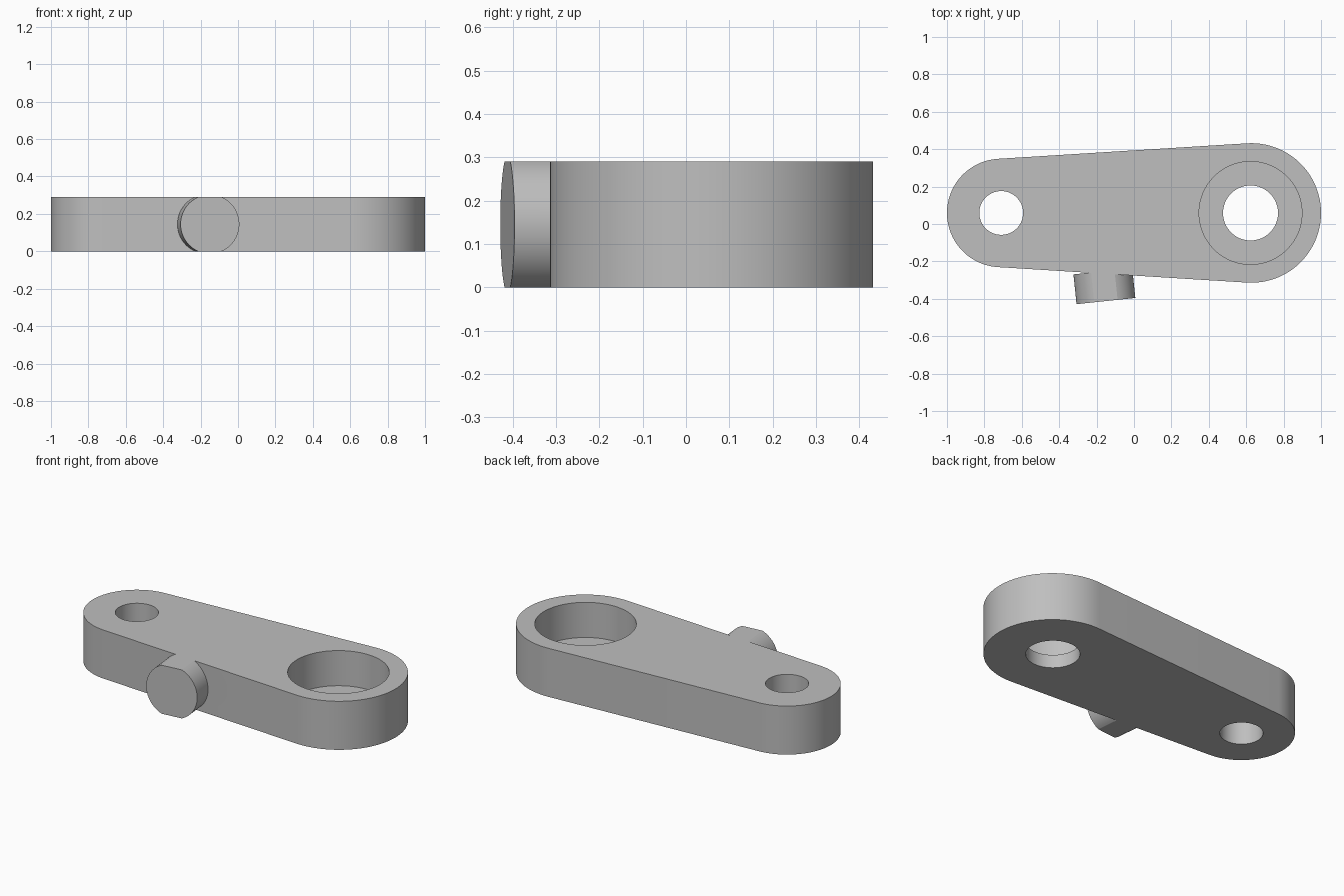
import bpy, bmesh
from math import sin, cos, asin, pi, radians
from mathutils import Matrix, Vector

cube = bpy.data.objects.get("Cube")
if cube:
    bpy.data.objects.remove(cube, do_unlink=True)

HEIGHT = 0.29
AXIS_Y = 0.059
SMALL_X, SMALL_R = -0.71, 0.29
BIG_X, BIG_R = 0.627, 0.373

grey = bpy.data.materials.new("plain grey")
grey.use_nodes = True
COLOR = (0.52, 0.52, 0.52, 1)
grey.diffuse_color = COLOR
grey.node_tree.nodes["Principled BSDF"].inputs["Base Color"].default_value = COLOR


def arc(cx, cy, r, start, end, steps):
    return [(cx + r * cos(start + (end - start) * i / steps),
             cy + r * sin(start + (end - start) * i / steps))
            for i in range(steps + 1)]


def prism(name, outline, z0, z1, matrix=Matrix()):
    """Extrude a closed outline from z0 to z1, then place it."""
    bm = bmesh.new()
    face = bm.faces.new([bm.verts.new((x, y, z0)) for x, y in outline])
    top = bmesh.ops.extrude_face_region(bm, geom=[face])["geom"]
    moved = [v for v in top if isinstance(v, bmesh.types.BMVert)]
    bmesh.ops.translate(bm, verts=moved, vec=(0, 0, z1 - z0))
    bmesh.ops.transform(bm, matrix=matrix, verts=bm.verts)
    bmesh.ops.recalc_face_normals(bm, faces=bm.faces)
    mesh = bpy.data.meshes.new(name)
    bm.to_mesh(mesh)
    bm.free()
    mesh.materials.append(grey)
    obj = bpy.data.objects.new(name, mesh)
    bpy.context.collection.objects.link(obj)
    return obj


def combine(target, other, operation):
    """Apply a boolean and discard the tool object."""
    mod = target.modifiers.new(operation.lower(), "BOOLEAN")
    mod.operation, mod.object, mod.solver = operation, other, "EXACT"
    bpy.context.view_layer.objects.active = target
    bpy.ops.object.modifier_apply(modifier=mod.name)
    bpy.data.objects.remove(other, do_unlink=True)


# Tapered link body: two round ends joined by tangent lines
t = pi / 2 + asin((BIG_R - SMALL_R) / (BIG_X - SMALL_X))
outline = (arc(BIG_X, AXIS_Y, BIG_R, -t, t, 64)
           + arc(SMALL_X, AXIS_Y, SMALL_R, t, 2 * pi - t, 64))
body = prism("link_body", outline, 0, HEIGHT)

# Side boss: tilted round stub, cut flat level with the body's top and bottom
BOSS_R, BOSS_LENGTH = 0.158, 0.16
a = asin(HEIGHT / 2 / BOSS_R)
boss_outline = (arc(0, 0, BOSS_R, -a, a, 32)
                + arc(0, 0, BOSS_R, pi - a, pi + a, 32))
place = (Matrix.Translation(Vector((-0.15, -0.412, HEIGHT / 2)))
         @ Matrix.Rotation(radians(6), 4, "Z")
         @ Matrix.Rotation(radians(90), 4, "X"))
boss = prism("side_boss", boss_outline, -BOSS_LENGTH, 0, place)
combine(body, boss, "UNION")

# Through holes and the counterbore: x, radius, bottom
for name, x, r, z0 in (("small_hole", SMALL_X, 0.117, -0.1),
                       ("counterbore", BIG_X - 0.004, 0.275, 0.08),
                       ("big_hole", BIG_X - 0.004, 0.147, -0.1)):
    circle = arc(x, AXIS_Y, r, 0, 2 * pi, 96)[:-1]
    combine(body, prism(name, circle, z0, HEIGHT + 0.1), "DIFFERENCE")

# Smooth round walls with crisp rims
bpy.ops.object.select_all(action="DESELECT")
body.select_set(True)
bpy.context.view_layer.objects.active = body
bpy.ops.object.shade_smooth_by_angle(angle=radians(25))
